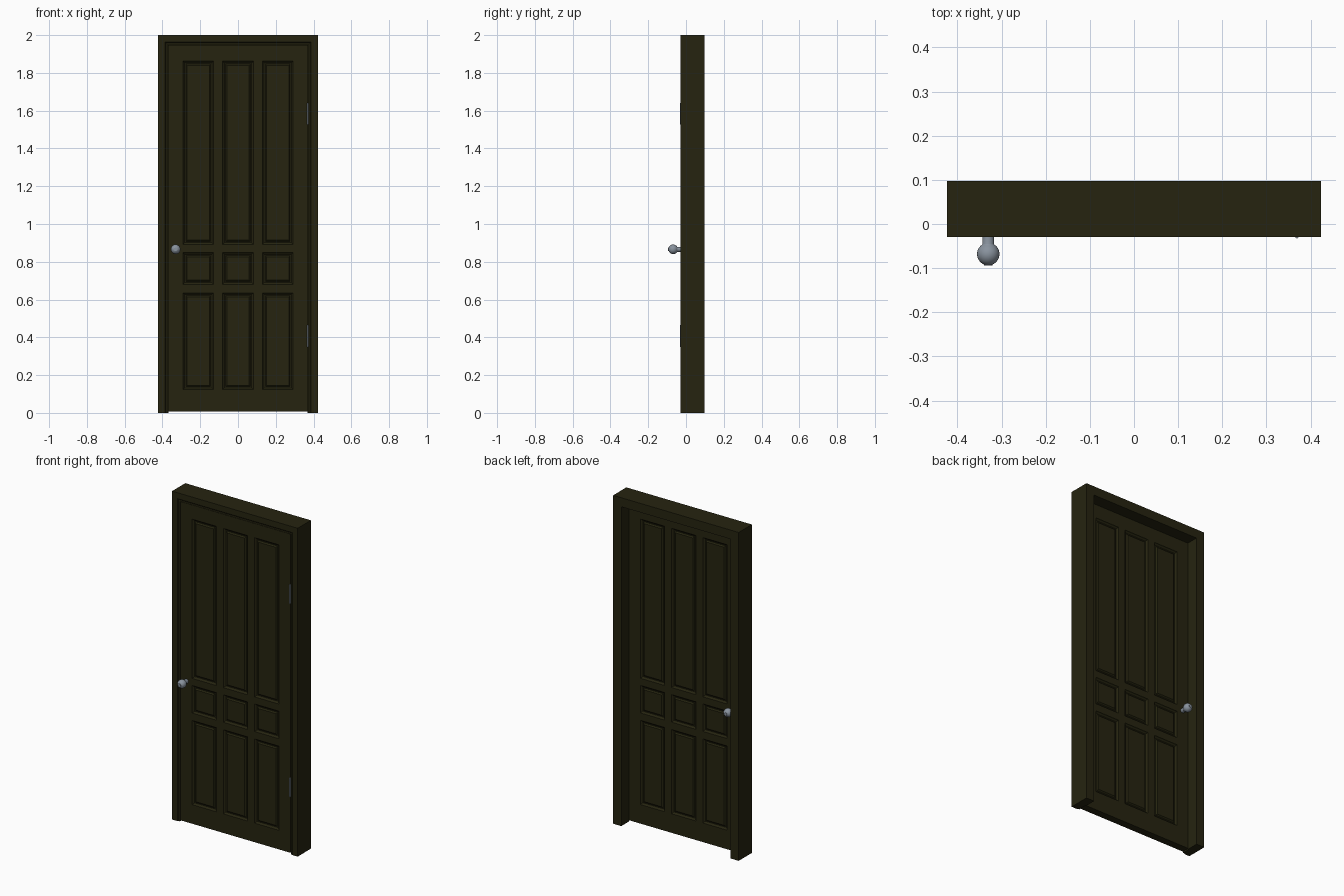
import bpy, bmesh, math
from mathutils import Matrix, Vector

if "Cube" in bpy.data.objects:
    bpy.data.objects.remove(bpy.data.objects["Cube"])


def material(name, rgb):
    m = bpy.data.materials.new(name)
    m.diffuse_color = (*rgb, 1)
    m.use_nodes = True
    m.node_tree.nodes["Principled BSDF"].inputs["Base Color"].default_value = m.diffuse_color
    return m


WOOD = material("dark_olive_paint", (0.019, 0.0175, 0.005))
METAL = material("grey_steel", (0.25, 0.29, 0.34))


def finish(bm, name, mat, smooth=False):
    bmesh.ops.recalc_face_normals(bm, faces=bm.faces[:])
    me = bpy.data.meshes.new(name)
    bm.to_mesh(me)
    bm.free()
    me.materials.append(mat)
    ob = bpy.data.objects.new(name, me)
    bpy.context.collection.objects.link(ob)
    if smooth:
        bpy.ops.object.select_all(action='DESELECT')
        ob.select_set(True)
        bpy.context.view_layer.objects.active = ob
        bpy.ops.object.shade_smooth_by_angle(angle=math.radians(40))
    return ob


W, H = 0.423, 2.0
Y_FRONT, Y_BACK = -0.024, 0.022   # faces of the door leaf

# Frame: rebated jamb profile (inward offset, y) swept up, across and down
profile = [(0, -0.03), (0.036, -0.03), (0.041, -0.025), (0.050, -0.025),
           (0.050, 0.023), (0.055, 0.023), (0.055, 0.097), (0, 0.097)]
bm = bmesh.new()
rings = [[bm.verts.new((sx * (W - d), y, H - d if top else 0)) for d, y in profile]
         for sx, top in ((-1, 0), (-1, 1), (1, 1), (1, 0))]
n = len(profile)
for a, b in zip(rings, rings[1:]):
    for i in range(n):
        j = (i + 1) % n
        bm.faces.new((a[i], a[j], b[j], b[i]))
bm.faces.new(rings[0])
bm.faces.new(rings[-1])
finish(bm, "door_frame", WOOD)

# Door leaf: grid of stiles and rails, nine raised panels on both faces
xs = [-0.371, -0.292, -0.129, -0.0815, 0.0815, 0.129, 0.292, 0.371]
zs = [0.007, 0.123, 0.636, 0.681, 0.849, 0.892, 1.862, 1.948]
bm = bmesh.new()
grid = [[bm.verts.new((x, Y_FRONT, z)) for z in zs] for x in xs]
for i in range(len(xs) - 1):
    for j in range(len(zs) - 1):
        bm.faces.new((grid[i][j], grid[i + 1][j], grid[i + 1][j + 1], grid[i][j + 1]))
ext = bmesh.ops.extrude_face_region(bm, geom=bm.faces[:], use_keep_orig=True)
bmesh.ops.translate(bm, verts=[v for v in ext["geom"] if isinstance(v, bmesh.types.BMVert)],
                    vec=(0, Y_BACK - Y_FRONT, 0))
bmesh.ops.recalc_face_normals(bm, faces=bm.faces[:])


def is_panel(f):
    c = f.calc_center_median()
    inside = lambda v, r: any(r[k] < v < r[k + 1] for k in (1, 3, 5))
    return abs(f.normal.y) > 0.9 and inside(c.x, xs) and inside(c.z, zs)


panels = [f for f in bm.faces if is_panel(f)]
for width, depth in ((0.004, -0.004), (0.010, -0.006), (0.008, 0.0), (0.010, 0.007)):
    bmesh.ops.inset_individual(bm, faces=panels, thickness=width, depth=depth)
finish(bm, "door_leaf", WOOD)

# Door knobs: turned profile (radius, distance from the door face)
R, C = 0.0255, 0.044
turned = [(0, -0.002), (0.013, -0.002), (0.013, 0.021)]
for k in range(11):
    a = math.radians(-58 + 126 * k / 10)
    turned.append((R * math.cos(a), C + R * math.sin(a)))
turned += [(0.0095, 0.0705), (0, 0.0705)]


def knob(name, y, sign):
    bm = bmesh.new()
    vs = [bm.verts.new((-0.33 + r, y + sign * h, 0.866)) for r, h in turned]
    es = [bm.edges.new(p) for p in zip(vs, vs[1:])]
    bmesh.ops.spin(bm, geom=vs + es, cent=(-0.33, y, 0.866), axis=(0, 1, 0),
                   angle=math.tau, steps=24)
    bmesh.ops.remove_doubles(bm, verts=bm.verts[:], dist=1e-5)
    finish(bm, name, METAL, True)


knob("front_knob", Y_FRONT, -1)
knob("back_knob", Y_BACK, 1)

# Hinges: slim knuckle and a leaf tucked in the gap
for name, z in (("lower_hinge", 0.407), ("upper_hinge", 1.584)):
    bm = bmesh.new()
    bmesh.ops.create_cone(bm, cap_ends=True, segments=12, radius1=0.004, radius2=0.004,
                          depth=0.114, matrix=Matrix.Translation((0.369, -0.0285, z)))
    bmesh.ops.create_cube(bm, size=1, matrix=Matrix.Translation((0.372, -0.012, z))
                          @ Matrix.Diagonal((0.0015, 0.03, 0.114, 1)))
    finish(bm, name, METAL, True)
